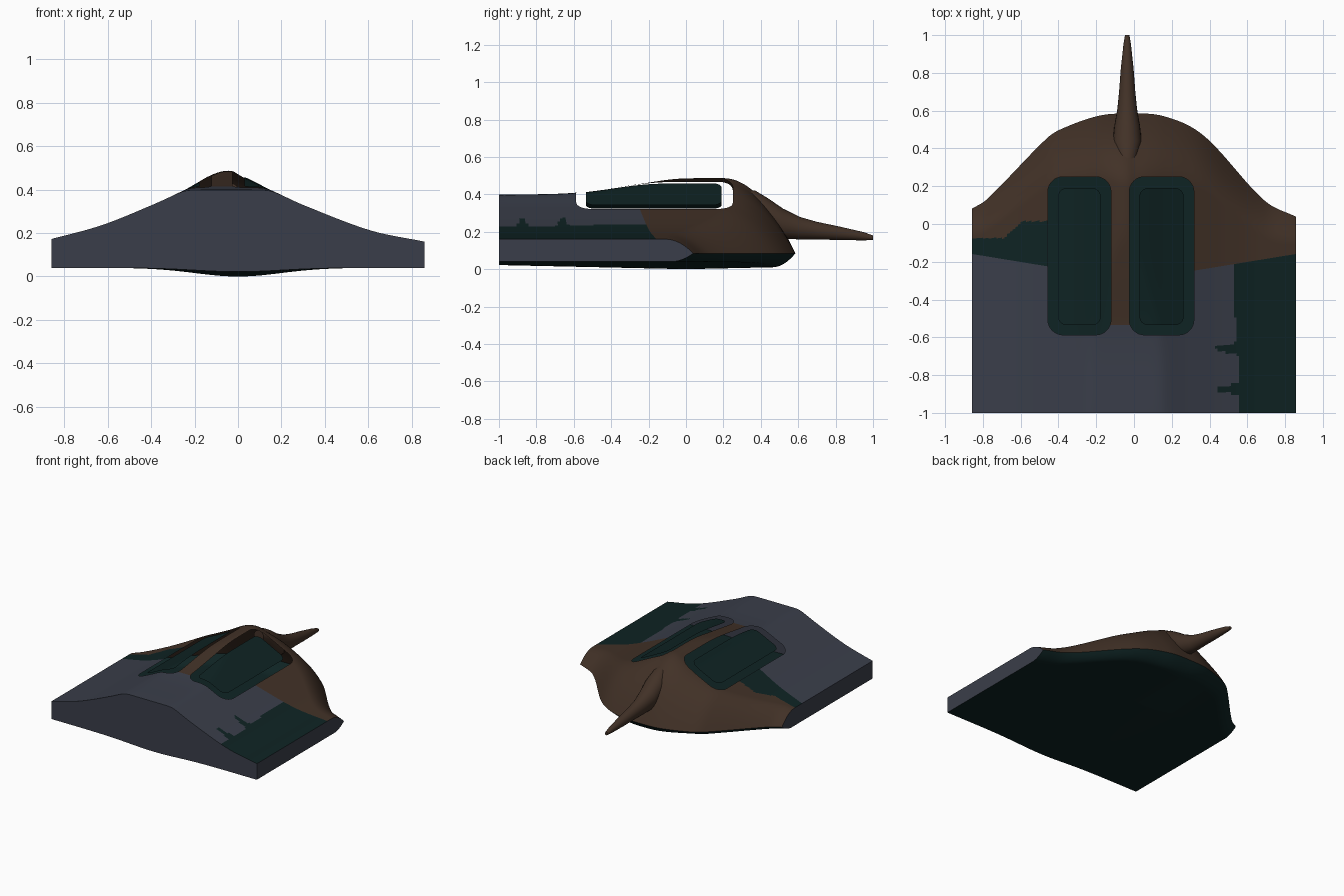
import bpy, bmesh, math
from mathutils import Vector

if "Cube" in bpy.data.objects:
    bpy.data.objects.remove(bpy.data.objects["Cube"])


def material(name, rgb):
    m = bpy.data.materials.new(name)
    m.use_nodes = True
    m.diffuse_color = (*rgb, 1)
    bsdf = next(n for n in m.node_tree.nodes if n.type == 'BSDF_PRINCIPLED')
    bsdf.inputs["Base Color"].default_value = (*rgb, 1)
    return m


GREY, BROWN, GREEN = 0, 1, 2
MATS = [material("slate grey", (0.042, 0.048, 0.068)),
        material("dark brown", (0.054, 0.031, 0.020)),
        material("deep green", (0.0045, 0.017, 0.017))]


def curve(points):
    """Smooth function through a few (x, value) points."""
    n = len(points)
    slope = []
    for i in range(n):
        a, b = points[max(i - 1, 0)], points[min(i + 1, n - 1)]
        slope.append((b[1] - a[1]) / (b[0] - a[0]))

    def at(x):
        x = min(max(x, points[0][0]), points[-1][0])
        i = next(k for k in range(n - 1) if x <= points[k + 1][0])
        (x0, a), (x1, b) = points[i], points[i + 1]
        h = x1 - x0
        t = (x - x0) / h
        return (a * (1 + 2 * t) * (1 - t) ** 2 + b * t * t * (3 - 2 * t)
                + h * t * (1 - t) * (slope[i] * (1 - t) - slope[i + 1] * t))
    return at


HALF, RIM = 0.857, 0.085
outline = curve([(-0.86, 0.08), (-0.78, 0.13), (-0.46, 0.455), (-0.38, 0.505),
                 (-0.19, 0.572), (-0.04, 0.585), (0.16, 0.57), (0.37, 0.467),
                 (0.69, 0.125), (0.86, 0.037)])
crown = curve([(-0.86, 0.172), (-0.63, 0.235), (-0.4, 0.327), (-0.26, 0.392), (-0.12, 0.468),
               (-0.04, 0.488), (0.03, 0.46), (0.19, 0.38), (0.31, 0.325), (0.61, 0.212), (0.86, 0.16)])
ridge = curve([(-1, 0.398), (-0.6, 0.408), (-0.25, 0.455), (0, 0.495), (0.15, 0.5), (0.6, 0.5)])


def top_z(x, y):
    k = 0.008
    a, b = crown(x), ridge(y)
    p = min(a, b) - k * math.log(1 + math.exp(-abs(a - b) / k))
    reach = 0.4 - 0.25 * abs(x) / HALF
    d = min(1, max(0, outline(x) - y) / reach)
    return RIM + (p - RIM) * (1 - (1 - d) ** 2)


def bottom_z(x, y):
    sag = 0.04 * math.exp(-(x / 0.28) ** 2) * (1 - 0.55 * min(1, abs(y)))
    d = min(1, max(0, outline(x) - y) / 0.12)
    return 0.04 - sag + (RIM - 0.04 + sag) * (1 - d) ** 2


def seam(x):
    """Line across the hull where the paint changes."""
    return -0.25 + 0.09 * max(0, abs(x) - 0.3) / 0.55


def new_object(name, bm):
    me = bpy.data.meshes.new(name)
    bm.to_mesh(me)
    bm.free()
    ob = bpy.data.objects.new(name, me)
    bpy.context.collection.objects.link(ob)
    for m in MATS:
        me.materials.append(m)
    return ob


def activate(ob):
    bpy.ops.object.select_all(action='DESELECT')
    ob.select_set(True)
    bpy.context.view_layer.objects.active = ob


def smooth(ob, angle=35):
    activate(ob)
    bpy.ops.object.shade_smooth_by_angle(angle=math.radians(angle))


# Closed hull: upper and lower sheets joined by edge walls
def build_hull(name):
    COLS, LOW, HIGH = 120, 50, 56
    bm = bmesh.new()
    sheets = []
    for height in (top_z, bottom_z):
        rows = []
        for i in range(COLS + 1):
            x = -HALF + 2 * HALF * i / COLS
            s, o = seam(x), outline(x)
            ys = [-1 + (s + 1) * j / LOW for j in range(LOW)]
            ys += [s + (o - s) * j / HIGH for j in range(HIGH + 1)]
            rows.append([bm.verts.new((x, y, height(x, y))) for y in ys])
        sheets.append(rows)
    top, low = sheets
    n = LOW + HIGH
    for i in range(COLS):
        for j in range(n):
            bm.faces.new((top[i][j], top[i + 1][j], top[i + 1][j + 1], top[i][j + 1]))
            bm.faces.new((low[i][j], low[i][j + 1], low[i + 1][j + 1], low[i + 1][j]))
        bm.faces.new((low[i][0], low[i + 1][0], top[i + 1][0], top[i][0]))
    for i in (0, COLS):
        for j in range(n):
            bm.faces.new((low[i][j], low[i][j + 1], top[i][j + 1], top[i][j]))
    bmesh.ops.remove_doubles(bm, verts=bm.verts, dist=1e-5)
    bmesh.ops.recalc_face_normals(bm, faces=bm.faces)
    return new_object(name, bm)


# Rounded upright prism used to cut the hatches
def prism(name, cx, hx, y0, y1, r):
    cy, hy = (y0 + y1) / 2, (y1 - y0) / 2
    bm = bmesh.new()
    ring = []
    for q, (sx, sy) in enumerate(((1, 1), (-1, 1), (-1, -1), (1, -1))):
        for k in range(9):
            a = (q + k / 8) * math.pi / 2
            ring.append(bm.verts.new((cx + sx * (hx - r) + r * math.cos(a),
                                      cy + sy * (hy - r) + r * math.sin(a), 0.2)))
    face = bm.faces.new(ring)
    ext = bmesh.ops.extrude_face_region(bm, geom=[face])
    bmesh.ops.translate(bm, vec=(0, 0, 0.6),
                        verts=[v for v in ext["geom"] if isinstance(v, bmesh.types.BMVert)])
    bmesh.ops.recalc_face_normals(bm, faces=bm.faces)
    ob = new_object(name, bm)
    ob.hide_render = True
    return ob


def cut(ob, cutter, operation):
    mod = ob.modifiers.new("cut", 'BOOLEAN')
    mod.operation, mod.solver, mod.object = operation, 'EXACT', cutter
    activate(ob)
    bpy.ops.object.modifier_apply(modifier=mod.name)
    bpy.data.objects.remove(cutter)


def edit_faces(ob, drop=None, paint=None):
    bm = bmesh.new()
    bm.from_mesh(ob.data)
    bm.normal_update()
    if drop:
        gone = [f for f in bm.faces if drop(f.calc_center_median(), f.normal)]
        bmesh.ops.delete(bm, geom=gone, context='FACES')
    for f in bm.faces:
        f.material_index = paint(f.calc_center_median(), f.normal)
    bm.to_mesh(ob.data)
    bm.free()


def hull_paint(c, n):
    x, y = c.x, c.y
    if n.z < -0.2 and abs(x) < HALF - 0.001:
        return GREEN
    if abs(x) > HALF - 0.001 or y < -0.999:
        return GREY
    if -0.46 < x < 0.32:
        spine = -0.125 < x < -0.022 and y > -0.53
        return BROWN if spine or y > -0.0 else GREY
    if y > seam(x):
        edge = -0.075 + 0.09 * min(1, max(0, (x + 0.69) / 0.1))
        return GREEN if x < 0 and y < edge else BROWN
    # ragged green patch on the left wing
    tongues = sum(math.exp(-((y - t) / 0.022) ** 2) for t in (-0.66, -0.875))
    return GREEN if x > 0.53 - 0.03 * y / 1.0 * (y < -0.5) - 0.13 * tongues else GREY


HATCHES = (("right", -0.289, 0.167), ("left", 0.146, 0.171))
hull = build_hull("hull")
for side, cx, hx in HATCHES:
    cut(hull, prism("hatch_cutter", cx, hx, -0.587, 0.25, 0.08), 'DIFFERENCE')


def inside_pit(c, n):
    near = -0.47 < c.x < 0.33 and -0.6 < c.y < 0.26
    return near and (abs(c.z - 0.2) < 0.001 or (abs(n.z) < 0.2 and c.z > 0.19))


edit_faces(hull, inside_pit, hull_paint)
smooth(hull)

# Hatch panels floating inside the openings
for side, cx, hx in HATCHES:
    panel = build_hull(side + "_hatch_panel")
    cut(panel, prism("panel_cutter", cx, hx - 0.054, -0.535, 0.19, 0.045), 'INTERSECT')
    edit_faces(panel, lambda c, n: n.z < 0.5 or c.z < 0.25, lambda c, n: GREEN)
    panel.location.z = -0.002
    smooth(panel)

# Horn on the rear: elliptical sections (y, centre z, half width, half height)
SECTIONS = [(0.3, 0.39, 0.04, 0.04), (0.37, 0.355, 0.058, 0.065), (0.44, 0.29, 0.076, 0.088),
            (0.52, 0.243, 0.068, 0.08), (0.61, 0.219, 0.052, 0.06), (0.7, 0.206, 0.043, 0.047),
            (0.82, 0.192, 0.034, 0.036), (0.95, 0.176, 0.02, 0.022), (1.0, 0.168, 0.012, 0.012)]
bm = bmesh.new()
rings = []
for y, z, rx, rz in SECTIONS:
    rings.append([bm.verts.new((-0.036 + rx * math.cos(a), y, z + rz * math.sin(a)))
                  for a in (2 * math.pi * k / 24 for k in range(24))])
for a, b in zip(rings, rings[1:]):
    for k in range(24):
        bm.faces.new((a[k], a[k - 1], b[k - 1], b[k]))
bm.faces.new(rings[0])
bm.faces.new(rings[-1])
bmesh.ops.recalc_face_normals(bm, faces=bm.faces)
for f in bm.faces:
    f.material_index = BROWN
smooth(new_object("horn", bm), 50)
